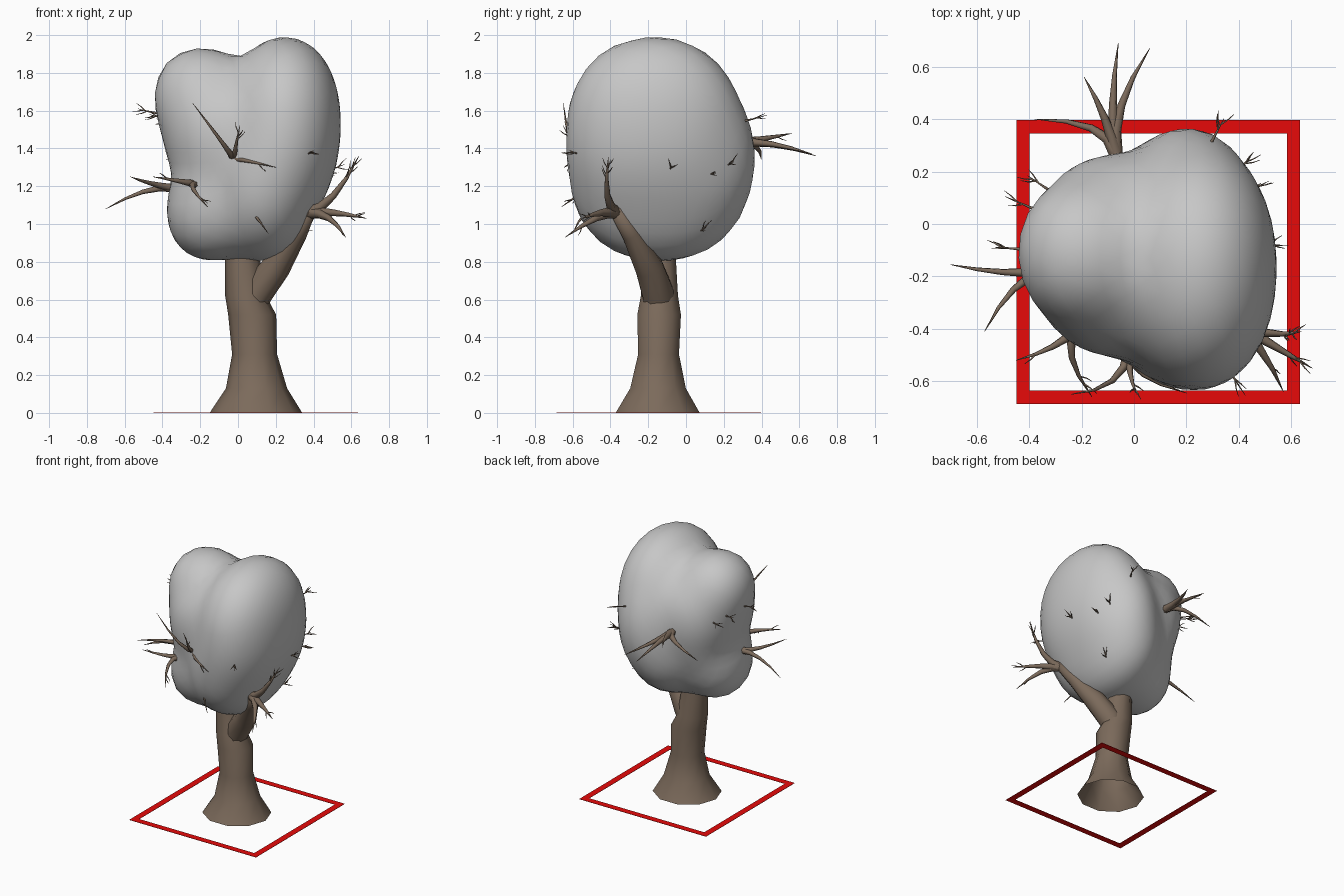
import bpy, bmesh, math, random
from mathutils import Vector

if "Cube" in bpy.data.objects:
    bpy.data.objects.remove(bpy.data.objects["Cube"])

random.seed(4)


def material(name, rgb):
    m = bpy.data.materials.new(name)
    m.diffuse_color = (*rgb, 1)
    m.use_nodes = True
    m.node_tree.nodes["Principled BSDF"].inputs["Base Color"].default_value = m.diffuse_color
    return m


BARK = material("bark_brown", (0.20, 0.145, 0.105))
LEAF = material("foliage_grey", (0.57, 0.57, 0.57))
RED = material("red", (0.80, 0.003, 0.003))


def finish(bm, name, mat, smooth=True):
    bmesh.ops.recalc_face_normals(bm, faces=bm.faces)
    me = bpy.data.meshes.new(name)
    bm.to_mesh(me)
    bm.free()
    me.materials.append(mat)
    for p in me.polygons:
        p.use_smooth = smooth
    bpy.context.collection.objects.link(bpy.data.objects.new(name, me))


def skin_rings(bm, rings, close_end=True):
    n = len(rings[0])
    for a, b in zip(rings, rings[1:]):
        for i in range(n):
            j = (i + 1) % n
            bm.faces.new((a[i], a[j], b[j], b[i]))
    if close_end:
        bm.faces.new(rings[-1])


def tube(bm, P, radii, sides=6):
    """Tapered tube along the points P."""
    u, rings = None, []
    for k, p in enumerate(P):
        d = (P[min(k + 1, len(P) - 1)] - P[max(k - 1, 0)]).normalized()
        u = d.orthogonal() if u is None else u
        u = (u - d * u.dot(d)).normalized()
        v = d.cross(u)
        rings.append([bm.verts.new(p + radii[k] * (u * math.cos(t) + v * math.sin(t)))
                      for t in (2 * math.pi * i / sides for i in range(sides))])
    skin_rings(bm, rings)


def branch(bm, a, b, r, out, twigs=0):
    """Tapering branch leaving a along out and bending to b, with twigs near the tip."""
    length = (b - a).length
    mid = a.lerp(b, 0.45) + (out.normalized() - (b - a).normalized()) * length * 0.18
    P = [a * (1 - t) ** 2 + (2 * mid - (a + b) / 2) * 2 * t * (1 - t) + b * t * t
         for t in (0, 0.25, 0.5, 0.75, 1)]
    tube(bm, P, [r, r * 0.78, r * 0.55, r * 0.33, 0.001])
    d = (b - P[3]).normalized()
    for i in range(twigs):
        off = Vector([random.uniform(-1, 1) for _ in range(3)])
        off = (off - d * off.dot(d)).normalized()
        s = P[3].lerp(b, 0.7 * i / twigs)
        e = s + (d + 0.6 * off).normalized() * 0.065
        tube(bm, [s, s.lerp(e, 0.5) + off * 0.004, e], [0.0045, 0.003, 0.001], 4)


# Crown shape: smooth blend of overlapping rounded lobes (centre, radii)
lobes = [((.25, -.17, 1.53), (.295, .455, .47)), ((.21, -.12, 1.36), (.26, .485, .40)),
         ((.13, -.14, 1.19), (.27, .455, .39)), ((-.2, -.11, 1.68), (.25, .265, .263)),
         ((-.05, -.12, 1.49), (.345, .385, .34)), ((-.12, -.12, 1.30), (.20, .33, .30)),
         ((-.15, -.17, 1.06), (.232, .285, .263))]


def reach(core, d, k=0.025, power=2.2):
    """Distance from core to the crown surface along d."""
    lo, hi = 0.05, 1.0
    for _ in range(20):
        t = (lo + hi) / 2
        p = core + d * t
        s = 0
        for c, r in lobes:
            q = sum(abs((p[i] - c[i]) / r[i]) ** power for i in range(3)) ** (1 / power)
            s += math.exp((1 - q) * min(r) / k)
        lo, hi = (t, hi) if s > 1 else (lo, t)
    return lo


bm = bmesh.new()
bmesh.ops.create_icosphere(bm, subdivisions=4, radius=1)
core = Vector((.06, -.13, 1.38))
for v in bm.verts:
    d = v.co.normalized()
    v.co = core + d * reach(core, d)
for _ in range(2):
    bmesh.ops.smooth_vert(bm, verts=bm.verts, factor=0.4,
                          use_axis_x=True, use_axis_y=True, use_axis_z=True)
finish(bm, "foliage_crown", LEAF)

# Trunk: flared base, open underneath, running up into the crown
bm = bmesh.new()
rings = []
for z, x, r in [(0, .095, .245), (.13, .098, .162), (.31, .088, .119),
                (.52, .075, .127), (.62, .04, .108), (.85, .02, .09), (1.1, 0, .06)]:
    rings.append([bm.verts.new((x + r * math.cos(t), -.15 + z * .015 + r * .955 * math.sin(t), z))
                  for t in (math.tau * i / 10 for i in range(10))])
skin_rings(bm, rings)
finish(bm, "trunk", BARK)

# Right limb leaving the trunk
bm = bmesh.new()
tube(bm, [Vector(p) for p in ((.06, -.145, .54), (.10, -.15, .64), (.20, -.195, .77),
                              (.315, -.29, .95), (.38, -.375, 1.08))],
     [.08, .088, .078, .052, .036], 10)
finish(bm, "right_limb", BARK)

# Forked branches: root point, thickness, then (tip, twig count) for each fork
forks = [
    ((.37, -.365, 1.06), .033, [((.64, -.41, 1.36), 6), ((.68, -.55, 1.03), 3), ((.57, -.64, .93), 1)]),
    ((-.34, -.18, 1.19), .022, [((-.70, -.155, 1.08), 0), ((-.57, -.41, 1.25), 0)]),
    ((-.22, -.40, 1.21), .022, [((-.45, -.52, 1.25), 1), ((-.16, -.66, 1.09), 2)]),
    ((-.02, -.48, 1.34), .02, [((-.24, -.65, 1.64), 0), ((.01, -.65, 1.52), 3), ((.20, -.645, 1.30), 1)]),
    ((.05, -.46, 1.08), .016, [((.16, -.60, .95), 0)]),
    ((-.07, .27, 1.43), .028, [((.06, .67, 1.37), 0), ((-.06, .69, 1.36), 0),
                               ((-.19, .56, 1.48), 1), ((-.38, .40, 1.34), 0)])]
bm = bmesh.new()
for root, r, tips in forks:
    root = Vector(root)
    out = Vector((root.x, root.y + .13, .05))
    if root.x < .3:
        # hidden stem joining the fork to the trunk line
        base = Vector((0, -.13, root.z - .15))
        tube(bm, [base, base.lerp(root, .6) + Vector((0, 0, .03)), root], [r * 1.5, r * 1.3, r], 6)
    for tip, n in tips:
        branch(bm, root, Vector(tip), r, out, n)
finish(bm, "forked_branches", BARK)

# Small sprigs on the crown: compass angle and height, pushed out through the surface
bm = bmesh.new()
for angle, z in [(157, 1.55), (146, 1.51), (176, 1.58), (62, 1.54), (45, 1.30),
                 (34, 1.25), (38, .95), (6, 1.28), (305, 1.36)]:
    t = math.radians(angle)
    d = Vector((math.cos(t), math.sin(t), 0))
    c = Vector((.06, -.13, z))
    s = reach(c, d)
    length = .09 if 60 < angle < 200 else .04
    branch(bm, c + d * (s - .08), c + d * (s + length) + Vector((0, 0, .03)), .011, d, 3)
finish(bm, "sprigs", BARK)

# Flat red square border on the ground
bm = bmesh.new()


def square(half, z):
    return [bm.verts.new((.093 + sx * half, -.145 + sy * half, z))
            for sx, sy in ((-1, -1), (1, -1), (1, 1), (-1, 1))]


loops = [square(.541, 0), square(.541, .002), square(.491, .002), square(.491, 0)]
skin_rings(bm, loops + loops[:1], close_end=False)
finish(bm, "ground_border", RED, smooth=False)
